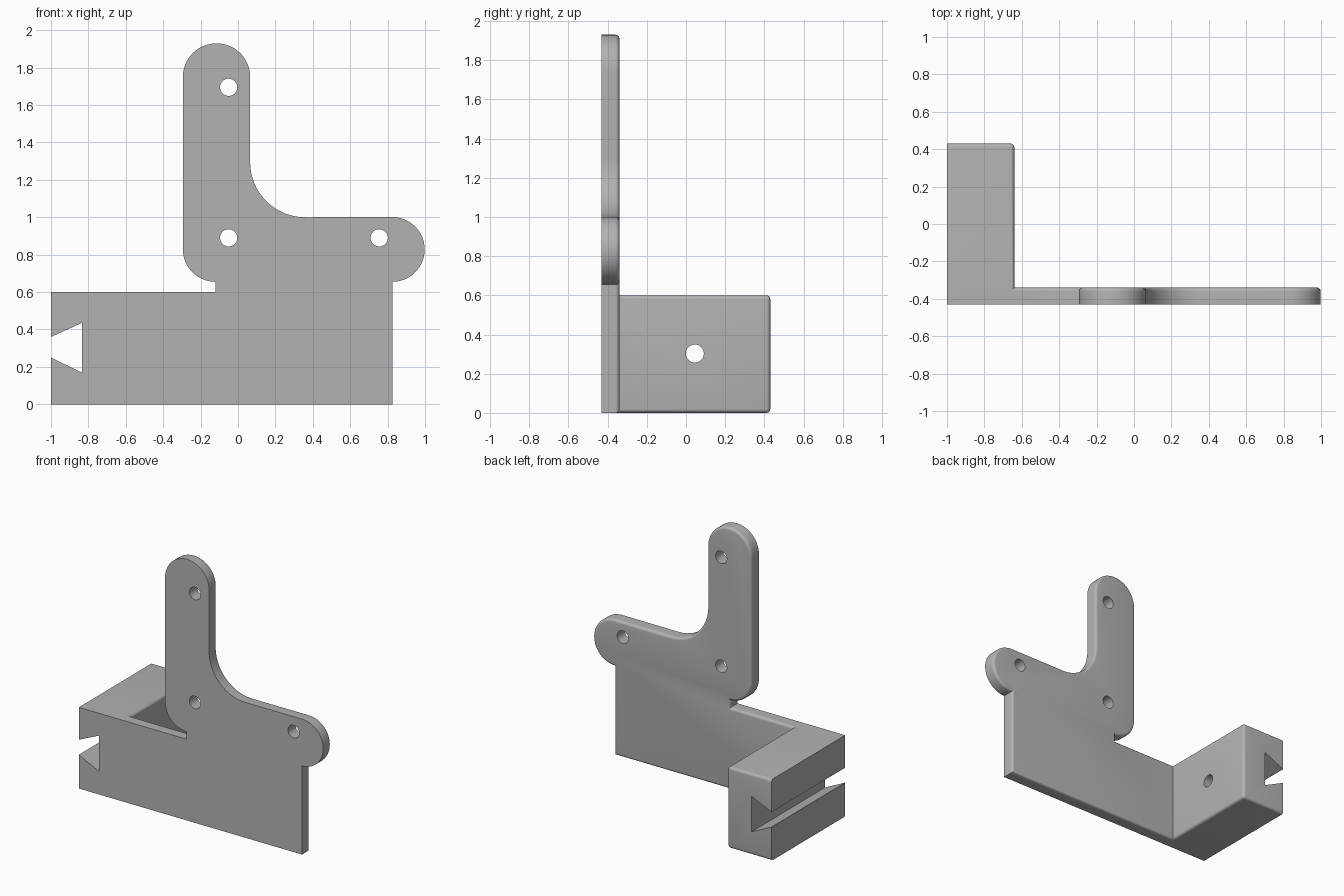
import bpy, bmesh
from math import cos, sin, radians
from mathutils import Matrix

if "Cube" in bpy.data.objects:
    bpy.data.objects.remove(bpy.data.objects["Cube"])

FRONT, PLATE_BACK, BACK = -0.43, -0.34, 0.43
ROUND = 0.02

grey = bpy.data.materials.new("plain grey")
grey.use_nodes = True
colour = (0.45, 0.45, 0.45, 1)
grey.diffuse_color = colour
grey.node_tree.nodes["Principled BSDF"].inputs["Base Color"].default_value = colour


def arc(cx, cz, r, start, end, steps=16):
    angles = [radians(start + (end - start) * i / steps) for i in range(steps + 1)]
    return [(cx + r * cos(a), cz + r * sin(a)) for a in angles]


def finish(name, bm):
    bmesh.ops.recalc_face_normals(bm, faces=bm.faces[:])
    mesh = bpy.data.meshes.new(name)
    bm.to_mesh(mesh)
    bm.free()
    obj = bpy.data.objects.new(name, mesh)
    bpy.context.collection.objects.link(obj)
    mesh.materials.append(grey)
    return obj


def extrude(name, profile, y0, y1, rounded=None):
    """Extrude an x-z outline along y and round the edges picked by a rule."""
    bm = bmesh.new()
    face = bm.faces.new([bm.verts.new((x, y0, z)) for x, z in profile])
    out = bmesh.ops.extrude_face_region(bm, geom=[face])
    for v in out["geom"]:
        if isinstance(v, bmesh.types.BMVert):
            v.co.y = y1
    bmesh.ops.recalc_face_normals(bm, faces=bm.faces[:])
    if rounded:
        edges = [e for e in bm.edges if rounded(*[v.co for v in e.verts])]
        bmesh.ops.bevel(bm, geom=edges, offset=ROUND, segments=5, profile=0.5,
                        affect='EDGES', clamp_overlap=False)
    return finish(name, bm)


def pin(name, axis, centre, r=0.046, depth=0.5):
    bm = bmesh.new()
    turn = Matrix.Rotation(radians(90), 4, 'X' if axis == 'Y' else 'Y')
    bmesh.ops.create_cone(bm, cap_ends=True, segments=40, radius1=r, radius2=r,
                          depth=depth, matrix=Matrix.Translation(centre) @ turn)
    return finish(name, bm)


def combine(target, other, operation):
    mod = target.modifiers.new(operation.lower(), 'BOOLEAN')
    mod.operation, mod.object, mod.solver = operation, other, 'EXACT'
    bpy.context.view_layer.objects.active = target
    bpy.ops.object.modifier_apply(modifier=mod.name)
    bpy.data.objects.remove(other)


# Upright plate with three rounded lobes, back rim rounded
outline = [(-0.9, 0), (0.825, 0)]
outline += arc(0.825, 0.828, 0.173, -90, 90, 32)
outline += arc(0.36, 1.295, 0.295, 270, 180, 20)
outline += arc(-0.115, 1.75, 0.18, 0, 180, 32)
outline += arc(-0.12, 0.83, 0.175, 180, 270)
outline += [(-0.12, 0.6), (-0.9, 0.6)]
bracket = extrude("bracket", outline, FRONT, PLATE_BACK,
                  lambda a, b: min(a.y, b.y) > PLATE_BACK - 0.001)

# Mounting block, rounded on its back and inner faces
block = extrude("block", [(-1, 0), (-0.64, 0), (-0.64, 0.6), (-1, 0.6)], FRONT, BACK,
                lambda a, b: max(a.x, b.x) > -0.65 and (min(a.x, b.x) > -0.65 or a.y > 0)
                and max(a.y, b.y) > 0)
combine(bracket, block, 'UNION')

# Dovetail slot along the outer side of the block
slot = extrude("slot_cutter", [(-1.044, 0.34), (-0.835, 0.435), (-0.835, 0.17), (-1.044, 0.271)],
               FRONT - 0.1, BACK + 0.1)
combine(bracket, slot, 'DIFFERENCE')

# Screw holes through the plate and the block
for x, z in [(-0.05, 1.695), (-0.05, 0.89), (0.755, 0.89)]:
    combine(bracket, pin("hole_cutter", 'Y', (x, -0.385, z)), 'DIFFERENCE')
combine(bracket, pin("hole_cutter", 'X', (-0.74, 0.045, 0.303)), 'DIFFERENCE')

bpy.ops.object.select_all(action='DESELECT')
bracket.select_set(True)
bpy.context.view_layer.objects.active = bracket
bpy.ops.object.shade_smooth_by_angle(angle=radians(30))
